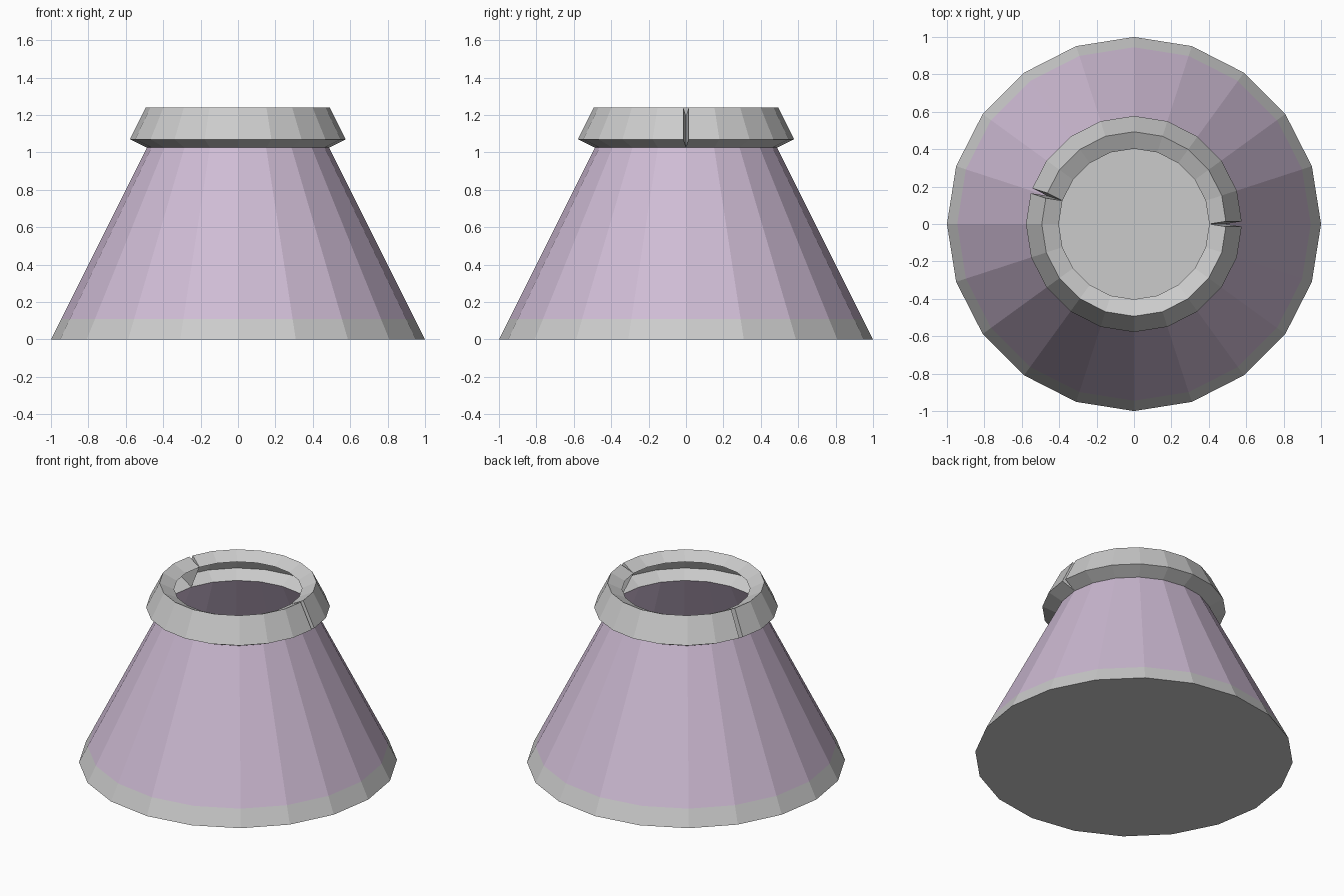
import bpy, bmesh
from math import cos, sin, pi, sqrt

if "Cube" in bpy.data.objects:
    bpy.data.objects.remove(bpy.data.objects["Cube"])

SIDES = 20
STEP = 2 * pi / SIDES


def finish(name, bm, color=None):
    me = bpy.data.meshes.new(name)
    bm.to_mesh(me)
    bm.free()
    ob = bpy.data.objects.new(name, me)
    bpy.context.collection.objects.link(ob)
    if color:
        mat = bpy.data.materials.new(name + "_colour")
        mat.diffuse_color = color
        mat.use_nodes = True
        mat.node_tree.nodes["Principled BSDF"].inputs["Base Color"].default_value = mat.diffuse_color
        me.materials.append(mat)
    return ob


def cone_radius(z):
    return 1 - z / 2


def skin(bm, columns, closed):
    # quads between neighbouring columns, facing outward
    n = len(columns)
    for j in range(n if closed else n - 1):
        a, b = columns[j], columns[(j + 1) % n]
        for k in range(len(a) - 1):
            bm.faces.new((a[k], b[k], b[k + 1], a[k + 1]))


def cone_section(name, z0, z1, floor=False, color=None):
    bm = bmesh.new()
    cols = [[bm.verts.new((cone_radius(z) * cos(i * STEP),
                           cone_radius(z) * sin(i * STEP), z)) for z in (z0, z1)]
            for i in range(SIDES)]
    skin(bm, cols, True)
    if floor:
        bm.faces.new([c[0] for c in reversed(cols)])
    return finish(name, bm, color)


def collar_part(name, first, last, z0=1.026, z1=1.195, depth=0.1):
    # raised shell, open on its inner side, with flat ends forming the V slits
    slope = cos(STEP / 2) / 2
    out, up = depth / sqrt(1 + slope ** 2), depth * slope / sqrt(1 + slope ** 2)
    bm = bmesh.new()
    cols = []
    for i in range(first, last + 1):
        a = i * STEP
        if i == first:
            b, d = a + STEP / 2, out
        elif i == last:
            b, d = a - STEP / 2, out
        else:
            b, d = a, out / cos(STEP / 2)

        def point(z, raised):
            r = cone_radius(z)
            return bm.verts.new((r * cos(a) + raised * d * cos(b),
                                 r * sin(a) + raised * d * sin(b),
                                 z + raised * up))
        cols.append([point(z0, 0), point(z0, 1), point(z1, 1), point(z1, 0)])
    skin(bm, cols, False)
    bm.faces.new(cols[0])
    bm.faces.new(cols[-1][::-1])
    return finish(name, bm)


# Grey foot with closed floor, purple body open at the top
cone_section("base_band", 0, 0.11, floor=True)
cone_section("cone_wall", 0.11, 1.026, color=(0.62, 0.5, 0.66, 1))

# Collar in two arcs separated by narrow slits
collar_part("collar_back", 0, 9)
collar_part("collar_front", 9, SIDES)
